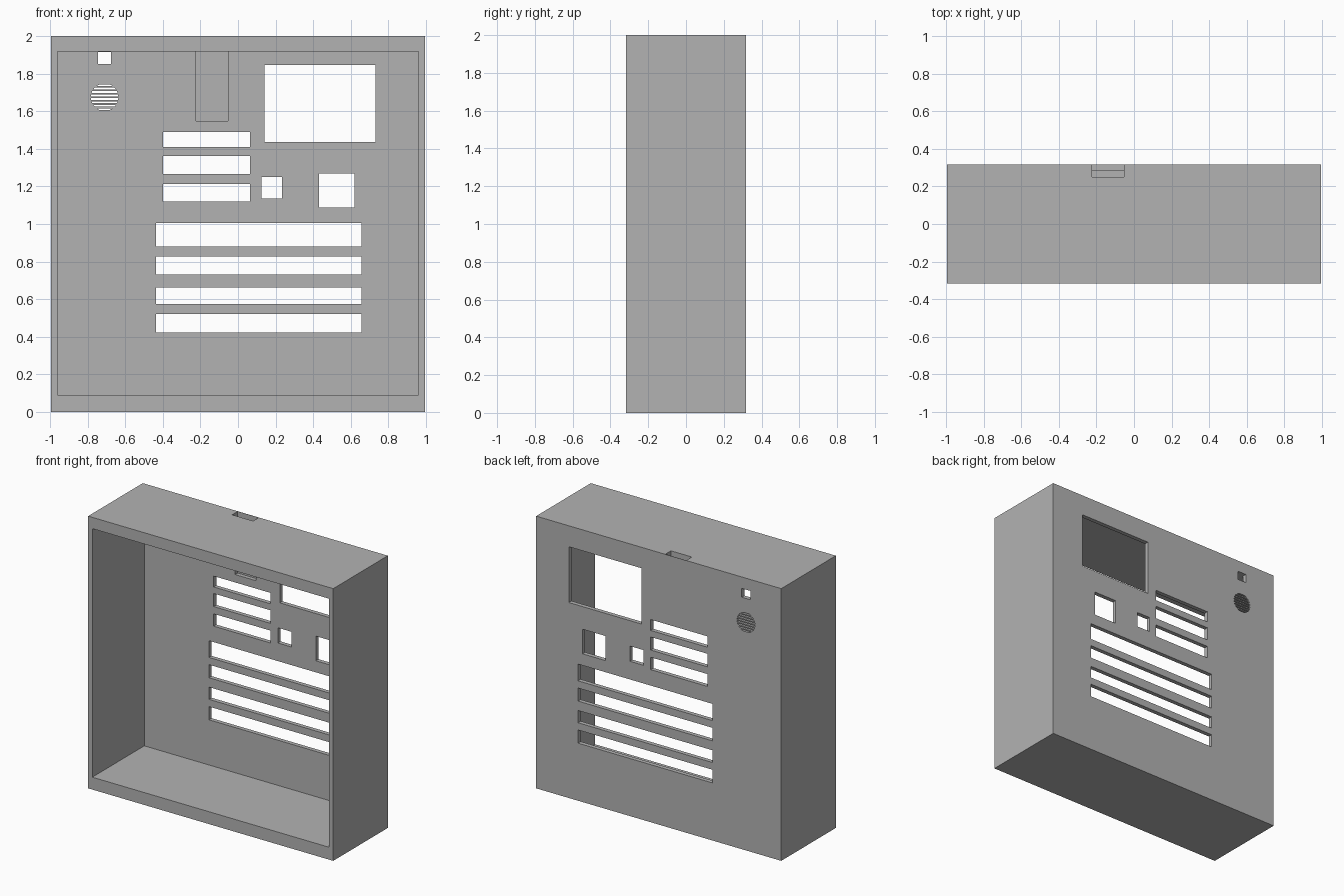
import bpy, bmesh, math

old = bpy.data.objects.get("Cube")
if old:
    bpy.data.objects.remove(old, do_unlink=True)

HX, HY, TOP = 0.996, 0.317, 2.0
BACK_IN = 0.286          # inner face of the back panel

grey = bpy.data.materials.new("plain grey")
grey.use_nodes = True
COLOUR = (0.45, 0.45, 0.45, 1)
grey.diffuse_color = COLOUR
grey.node_tree.nodes["Principled BSDF"].inputs["Base Color"].default_value = COLOUR


def rect(x0, x1, z0, z1):
    return [(x0, z0), (x1, z0), (x1, z1), (x0, z1)]


def prisms(name, outlines, y0, y1):
    """Extrude x-z outlines from y0 to y1 as one object."""
    bm = bmesh.new()
    for pts in outlines:
        a = [bm.verts.new((x, y0, z)) for x, z in pts]
        b = [bm.verts.new((x, y1, z)) for x, z in pts]
        bm.faces.new(a)
        bm.faces.new(b[::-1])
        for i in range(len(a)):
            j = (i + 1) % len(a)
            bm.faces.new((a[j], a[i], b[i], b[j]))
    bmesh.ops.recalc_face_normals(bm, faces=bm.faces)
    mesh = bpy.data.meshes.new(name)
    bm.to_mesh(mesh)
    bm.free()
    mesh.materials.append(grey)
    obj = bpy.data.objects.new(name, mesh)
    bpy.context.collection.objects.link(obj)
    return obj


def cut(target, cutter):
    cutter.hide_render = True
    mod = target.modifiers.new("cut", 'BOOLEAN')
    mod.operation = 'DIFFERENCE'
    mod.solver = 'EXACT'
    mod.object = cutter
    bpy.context.view_layer.objects.active = target
    bpy.ops.object.modifier_apply(modifier=mod.name)
    bpy.data.objects.remove(cutter, do_unlink=True)


# Open-fronted case
case = prisms("case", [rect(-HX, HX, 0, TOP)], -HY, HY)
cut(case, prisms("cavity", [rect(-0.962, 0.96, 0.091, 1.917)], -0.5, BACK_IN))

# Pocket down through the top, leaving a thin skin at the back
cut(case, prisms("top_pocket", [rect(-0.223, -0.052, 1.547, 2.1)], 0.25, 0.315))

# Window and square holes in the back panel
holes = [rect(0.14, 0.731, 1.436, 1.846),
         rect(0.124, 0.235, 1.137, 1.249),
         rect(0.432, 0.619, 1.089, 1.27),
         rect(-0.745, -0.675, 1.851, 1.916)]
# Short and long slots
for z0, z1 in ((1.409, 1.489), (1.265, 1.361), (1.121, 1.212)):
    holes.append(rect(-0.398, 0.065, z0, z1))
for z0, z1 in ((0.881, 1.004), (0.732, 0.828), (0.573, 0.663), (0.423, 0.52)):
    holes.append(rect(-0.436, 0.656, z0, z1))

# Round grille made of narrow slots clipped to a circle
CX, CZ, R, COUNT = -0.71, 1.675, 0.073, 8
pitch = 2 * R / COUNT
for i in range(COUNT):
    mid = -R + (i + 0.5) * pitch
    heights = [mid + k * pitch * 0.27 for k in (-1, 0, 1)]
    half = [math.sqrt(R * R - h * h) for h in heights]
    right = [(CX + w, CZ + h) for w, h in zip(half, heights)]
    left = [(CX - w, CZ + h) for w, h in zip(half, heights)]
    holes.append(right + left[::-1])

cut(case, prisms("panel_holes", holes, BACK_IN - 0.03, HY + 0.05))
